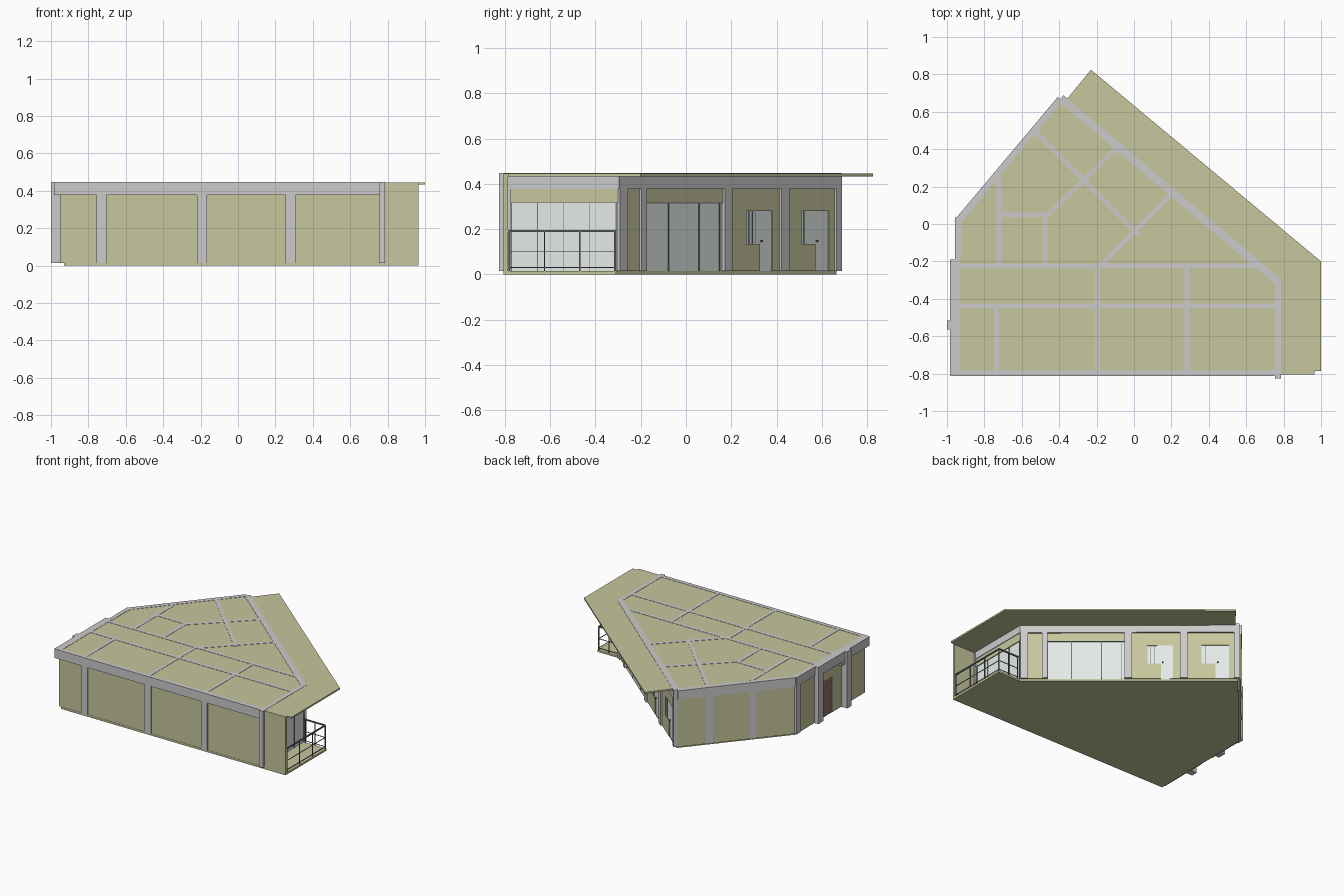
import bpy, bmesh
from mathutils import Vector

if "Cube" in bpy.data.objects:
    bpy.data.objects.remove(bpy.data.objects["Cube"])


def material(name, color):
    m = bpy.data.materials.new(name)
    m.diffuse_color = color
    m.use_nodes = True
    m.node_tree.nodes["Principled BSDF"].inputs["Base Color"].default_value = m.diffuse_color
    return m


OLIVE = material("olive_plaster", (0.57, 0.57, 0.34, 1))
GLASS = material("pale_glass", (0.78, 0.83, 0.81, 1))
DARK = material("dark_metal", (0.16, 0.18, 0.18, 1))
BROWN = material("brown_door", (0.30, 0.17, 0.12, 1))


def prism(name, pts, z0, z1, mat=None):
    """Extruded outline between two heights."""
    bm = bmesh.new()
    face = bm.faces.new([bm.verts.new((x, y, z0)) for x, y in pts])
    ext = bmesh.ops.extrude_face_region(bm, geom=[face])["geom"]
    verts = [g for g in ext if isinstance(g, bmesh.types.BMVert)]
    bmesh.ops.translate(bm, verts=verts, vec=(0, 0, z1 - z0))
    bmesh.ops.recalc_face_normals(bm, faces=bm.faces[:])
    me = bpy.data.meshes.new(name)
    bm.to_mesh(me)
    bm.free()
    if mat:
        me.materials.append(mat)
    ob = bpy.data.objects.new(name, me)
    bpy.context.collection.objects.link(ob)
    return ob


def box(name, x0, x1, y0, y1, z0, z1, mat=None):
    return prism(name, [(x0, y0), (x1, y0), (x1, y1), (x0, y1)], z0, z1, mat)


def seg(name, a, b, w, z0, z1, mat=None):
    """Straight wall or beam of width w centred on the line a-b."""
    a, b = Vector(a), Vector(b)
    d = (b - a).normalized()
    n = Vector((-d.y, d.x)) * w / 2
    return prism(name, [a - n, b - n, b + n, a + n], z0, z1, mat)


FLOOR, SOFFIT, TOP = 0.015, 0.378, 0.447

# Floor slab with balcony, and roof slab with canopy
prism("floor_slab", [(-0.93, -0.805), (0.965, -0.805), (0.965, -0.31), (0.775, -0.31),
                     (-0.385, 0.665), (-0.93, 0.02)], 0, FLOOR, OLIVE)
prism("roof_slab", [(-0.96, -0.805), (0.965, -0.805), (0.965, -0.785), (1, -0.785),
                    (1, -0.2), (-0.23, 0.825), (-0.365, 0.66), (-0.39, 0.67),
                    (-0.93, 0.02), (-0.96, -0.2)], 0.433, 0.445, OLIVE)

# Interior partitions, each with a grey beam above
inner = [((-0.93, -0.227), (0.67, -0.222)), ((-0.93, -0.436), (0.77, -0.436)),
         ((-0.735, -0.79), (-0.735, -0.44)), ((-0.197, -0.79), (-0.197, -0.22)),
         ((0.282, -0.79), (0.282, -0.22)), ((-0.722, -0.22), (-0.722, 0.25)),
         ((-0.475, -0.22), (-0.475, 0.05)), ((-0.73, 0.05), (-0.46, 0.05)),
         ((-0.47, 0.04), (-0.09, 0.41)), ((-0.525, 0.49), (0.02, -0.055)),
         ((-0.18, -0.225), (0.205, 0.165))]
for i, (a, b) in enumerate(inner):
    seg(f"partition_{i}", a, b, 0.018, FLOOR, 0.40, OLIVE)
    seg(f"roof_beam_{i}", a, b, 0.024, 0.395, TOP)

# Front wall, wing wall and columns
box("front_wall", -0.95, 0.77, -0.803, -0.785, FLOOR, SOFFIT + 0.01, OLIVE)
box("front_beam", -0.98, 0.785, -0.812, -0.782, SOFFIT, TOP)
box("balcony_wing_wall", 0.78, 0.965, -0.805, -0.787, 0, 0.44, OLIVE)
for i, x in enumerate((-0.73, -0.193, 0.282)):
    box(f"front_column_{i}", x - 0.027, x + 0.027, -0.812, -0.775, FLOOR, SOFFIT)
box("front_right_column", 0.755, 0.787, -0.825, -0.775, FLOOR, TOP)

# Left wall with entrance door, stepped beam and columns
for i, (y0, y1, z0) in enumerate([(-0.803, -0.40, FLOOR), (-0.40, -0.29, 0.29), (-0.29, 0.02, FLOOR)]):
    box(f"left_wall_{i}", -0.95, -0.93, y0, y1, z0, SOFFIT + 0.01, OLIVE)
box("entrance_door", -0.946, -0.934, -0.40, -0.29, FLOOR, 0.29, BROWN)
box("left_beam_outer", -0.983, -0.93, -0.81, -0.19, SOFFIT, TOP)
box("left_beam_inner", -0.957, -0.925, -0.19, 0.035, SOFFIT, TOP)
box("left_column_0", -1.0, -0.93, -0.565, -0.515, FLOOR, TOP)
box("left_column_1", -0.983, -0.93, -0.255, -0.19, FLOOR, TOP)
box("left_corner_column", -0.957, -0.92, -0.015, 0.035, FLOOR, TOP)
box("door_canopy_block", -0.985, -0.95, -0.51, -0.47, 0.352, 0.378)

# Back left slanted wall with columns
P, Q = Vector((-0.935, 0.025)), Vector((-0.395, 0.668))
seg("back_left_wall", P, Q, 0.018, FLOOR, SOFFIT + 0.01, OLIVE)
seg("back_left_beam", P, Q, 0.034, SOFFIT, TOP)
u = (Q - P).normalized()
for i, t in enumerate((0.36, 0.73)):
    c = P.lerp(Q, t)
    seg(f"back_left_column_{i}", c - u * 0.025, c + u * 0.025, 0.034, FLOOR, SOFFIT)

# Long diagonal facade, addressed by its y coordinate
A, B = Vector((0.765, -0.305)), Vector((-0.385, 0.667))


def facade(name, y0, y1, w, z0, z1, mat=None):
    f = lambda y: A.lerp(B, (y - A.y) / (B.y - A.y))
    return seg(name, f(y0), f(y1), w, z0, z1, mat)


facade("facade_beam", -0.31, 0.67, 0.042, SOFFIT, TOP)
for i, (y0, y1) in enumerate([(-0.308, -0.275), (-0.212, -0.188), (0.157, 0.19),
                              (0.405, 0.44), (0.648, 0.672)]):
    facade(f"facade_column_{i}", y0, y1, 0.042, FLOOR, TOP - 0.001)
facade("facade_wall_corner", -0.28, -0.21, 0.018, FLOOR, SOFFIT + 0.01, OLIVE)
facade("big_window_lintel", -0.19, 0.16, 0.018, 0.317, SOFFIT + 0.01, OLIVE)
facade("big_window_glass", -0.188, 0.157, 0.006, FLOOR, 0.317, GLASS)
for i, y in enumerate((-0.186, -0.08, 0.055, 0.145)):
    facade(f"big_window_mullion_{i}", y - 0.002, y + 0.002, 0.012, FLOOR, 0.317, DARK)
facade("big_window_rail", -0.188, 0.157, 0.012, 0.312, 0.317, DARK)

# Two bays, each with a window next to a door
for k, (y0, w0, w1, d1, y1) in enumerate([(0.19, 0.26, 0.32, 0.375, 0.405),
                                          (0.44, 0.503, 0.565, 0.625, 0.65)]):
    for j, (a, b, z0, z1) in enumerate([(y0, w0, FLOOR, 0.388), (w0, w1, FLOOR, 0.135),
                                        (w0, d1, 0.28, 0.388), (d1, y1, FLOOR, 0.388)]):
        facade(f"bay_{k}_wall_{j}", a, b, 0.018, z0, z1, OLIVE)
    facade(f"bay_{k}_window", w0, w1, 0.006, 0.135, 0.28, GLASS)
    facade(f"bay_{k}_door", w1, d1, 0.008, FLOOR, 0.28, GLASS)
    facade(f"bay_{k}_door_handle", w1 + 0.006, w1 + 0.012, 0.022, 0.142, 0.152, DARK)
    for j in range(3 if k == 0 else 1):
        y = w0 + 0.015 * (j + 1)
        facade(f"bay_{k}_window_bar_{j}", y - 0.001, y + 0.001, 0.01, 0.135, 0.28, DARK)

# Balcony side: glazed wall under a lintel
box("right_beam", 0.755, 0.785, -0.79, -0.295, SOFFIT, TOP)
box("balcony_lintel", 0.76, 0.78, -0.79, -0.30, 0.318, SOFFIT + 0.01, OLIVE)
box("balcony_glass", 0.766, 0.773, -0.775, -0.305, FLOOR, 0.318, GLASS)
for i in range(5):
    y = -0.77 + i * 0.115
    box(f"balcony_mullion_{i}", 0.763, 0.777, y - 0.002, y + 0.002, FLOOR, 0.318, DARK)

# Balcony railing along the right edge, returning to the facade
corners = [(0.957, -0.787), (0.957, -0.316), (0.785, -0.316)]
for j, (z, t) in enumerate([(0.192, 0.009), (0.10, 0.004), (0.03, 0.004)]):
    for i in range(2):
        seg(f"railing_bar_{j}_{i}", corners[i], corners[i + 1], t, z - t / 2, z + t / 2, DARK)
posts = [(0.957, -0.78 + 0.155 * i) for i in range(4)] + [(0.872, -0.316), (0.79, -0.316)]
for i, (x, y) in enumerate(posts):
    box(f"railing_post_{i}", x - 0.003, x + 0.003, y - 0.003, y + 0.003, FLOOR, 0.192, DARK)
